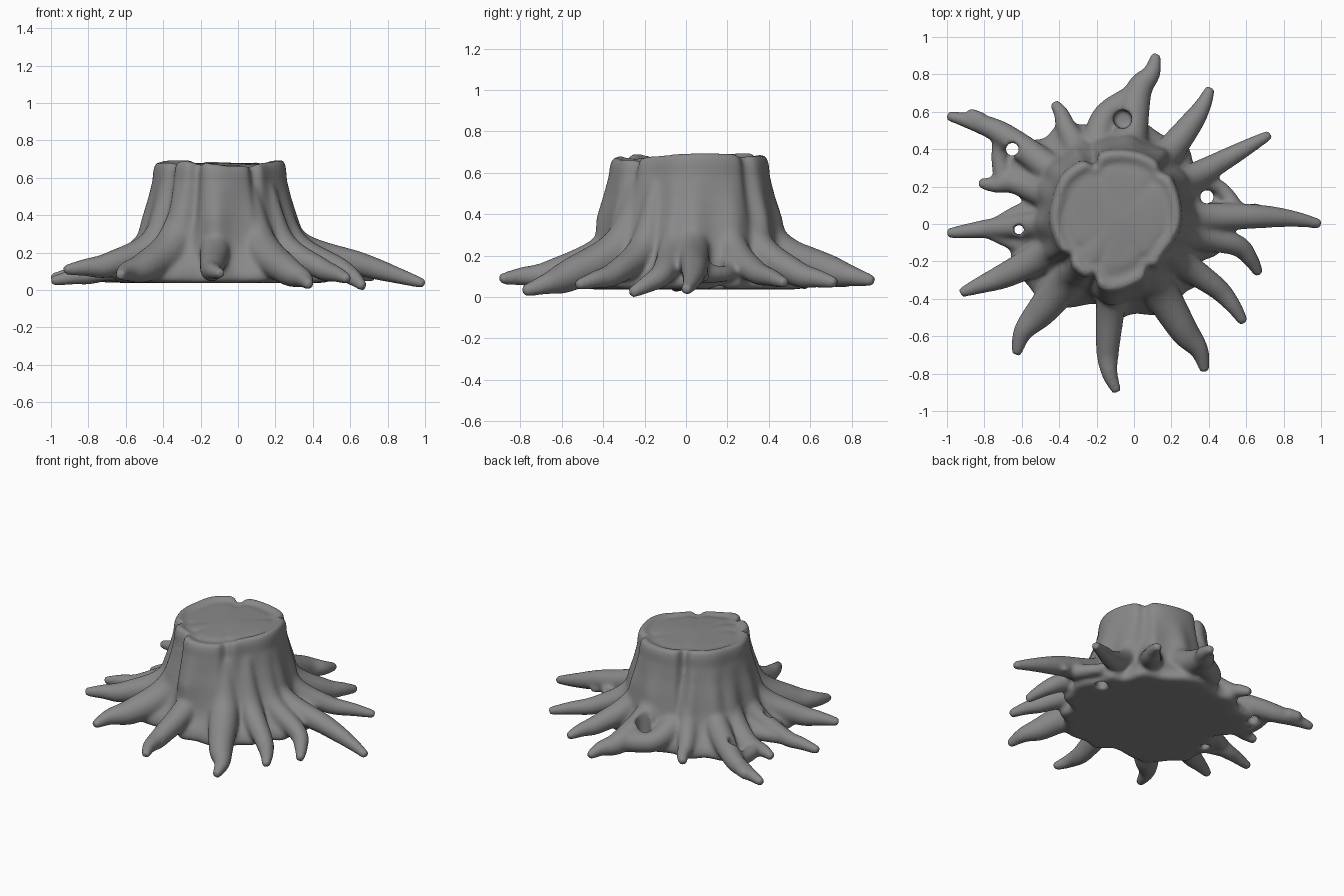
import bpy, bmesh
from math import sin, cos, pi, exp, radians, degrees, atan2
from mathutils import Vector

default_cube = bpy.data.objects.get("Cube")
if default_cube:
    bpy.data.objects.remove(default_cube)

CENTRE = Vector((-0.09, 0.03, 0))


def bump(angle, middle, width):
    """Bell-shaped falloff around an angle in degrees."""
    gap = (angle - middle + 180) % 360 - 180
    return exp(-(gap / width) ** 2)


def bridge_rings(bm, rings):
    """Skin a list of equal rings and cap both ends."""
    loops = [[bm.verts.new(point) for point in ring] for ring in rings]
    count = len(loops[0])
    for low, high in zip(loops, loops[1:]):
        for i in range(count):
            j = (i + 1) % count
            bm.faces.new((low[i], low[j], high[j], high[i]))
    bm.faces.new(loops[0][::-1])
    bm.faces.new(loops[-1])


def spline(points, t):
    """Point on a smooth path through the control points, t from zero to one."""
    span = len(points) - 1
    i = min(int(t * span), span - 1)
    f = t * span - i
    b, c = points[i], points[i + 1]
    a = points[i - 1] if i else b * 2 - c
    d = points[i + 2] if i + 2 <= span else c * 2 - b
    return (b * 2 + (c - a) * f + (a * 2 - b * 5 + c * 4 - d) * f ** 2
            + (b * 3 - a - c * 3 + d) * f ** 3) / 2


def add_tube(bm, points, steps=32, sides=14):
    """Tapered tube; every control point is x, y, z, radius."""
    points = [Vector(p) for p in points]
    samples = [spline(points, k / steps) for k in range(steps + 1)]
    rings = []
    for k, sample in enumerate(samples):
        ahead = samples[min(k + 1, steps)].xyz - samples[max(k - 1, 0)].xyz
        turn = ahead.to_track_quat('Z', 'Y')
        radius = max(sample.w, 0.012)
        rings.append([sample.xyz + turn @ Vector((radius * cos(2 * pi * s / sides),
                                                  radius * sin(2 * pi * s / sides), 0))
                      for s in range(sides)])
    bridge_rings(bm, rings)


# Roots: tip x, y, z, then middle x, y, z, middle thickness, sideways bend
ROOTS = [
    (.12, .91, .09, .02, .70, .14, .075, -.02),
    (.41, .73, .08, .30, .53, .13, .065, -.01),
    (.73, .48, .08, .46, .33, .14, .06, 0),
    (1.0, 0, .045, .66, .04, .15, .065, .01),
    (.67, -.27, .03, .54, -.11, .13, .06, .015),
    (.59, -.53, .07, .44, -.34, .13, .06, .01),
    (.38, -.79, .04, .26, -.56, .12, .08, .025),
    (-.09, -.90, .10, -.14, -.65, .13, .065, -.02),
    (-.63, -.70, .09, -.49, -.46, .14, .085, -.03),
    (-.93, -.37, .12, -.68, -.27, .15, .07, 0),
    (-1.0, -.05, .06, -.74, -.02, .11, .055, 0),
    (-.83, .22, .07, -.64, .22, .13, .06, .01),
    (-1.0, .58, .075, -.70, .48, .13, .065, -.01),
    (-.43, .65, .09, -.36, .51, .14, .055, -.01),
]


def heading(root):
    return atan2(root[4] - CENTRE.y, root[3] - CENTRE.x)


# Reach of the webbing in the valleys between roots (angle, radius)
VALLEYS = [(17, .54), (33, .50), (61, .51), (108, .53), (131, .58), (153, .67), (172, .50),
           (198, .60), (215, .60), (258, .47), (279, .52), (313, .54), (331, .50), (350, .57)]


def web_reach(angle):
    """Outer edge of the base: blended valleys, pushed out along each root."""
    for (a, low), (b, high) in zip(VALLEYS, VALLEYS[1:] + VALLEYS[:1]):
        gap = (b - a) % 360
        along = (angle - a) % 360
        if along < gap:
            blend = (1 - cos(pi * along / gap)) / 2
            return low + (high - low) * blend + .04 * sin(pi * along / gap) ** 2


# Trunk profile (height, radius, share of the webbing) with a sunken cut face
PROFILE = [(.05, .02, 0), (.05, .39, .6), (.055, .39, .9), (.075, .39, 1), (.10, .39, .98),
           (.13, .39, .88), (.16, .39, .7), (.20, .395, .44), (.25, .40, .22), (.30, .40, .1),
           (.40, .385, .02), (.50, .367, 0), (.60, .352, 0), (.66, .348, 0), (.695, .338, 0),
           (.705, .318, 0), (.695, .295, 0), (.68, .28, 0), (.688, .23, 0), (.692, .02, 0)]
CREASES = [(114, .06), (217, .035), (247, .05), (303, .04), (45, .03)]
# Broad lobes of the trunk outline (angle, amount, width)
LOBES = [(263, .03, 17), (325, -.035, 20), (180, .015, 18), (145, .02, 16), (50, .015, 25)]


def trunk_ring(height, radius, web, sides=180):
    ring = []
    lobed = min(1, max(0, (height - .12) / .3)) * min(1, radius / .3) ** 4
    ridged = max(0, 1 - abs(height - .34) / .26)
    for s in range(sides):
        angle = s * 360 / sides
        a = radians(angle)
        cut = sum(depth * bump(angle, where, 5) for where, depth in CREASES)
        swell = sum(amount * bump(angle, where, width) for where, amount, width in LOBES)
        ridge = max(bump(angle, degrees(heading(root)), 8) for root in ROOTS)
        r = radius + lobed * (swell - cut) * (1 - web) + web * (web_reach(angle) - radius)
        r += .03 * ridge * ridged
        z = height
        if height > .64:
            z += lobed * (.008 * sin(a * 3 + 1) - .025 * bump(angle, 276, 28) - cut * .4)
        tall = 1 + .06 * min(1, max(0, height - .1) / .3)
        ring.append(CENTRE + Vector((r * cos(a), r * tall * sin(a), z)))
    return ring


bm = bmesh.new()
bridge_rings(bm, [trunk_ring(*row) for row in PROFILE])

for root in ROOTS:
    tip, middle, thick = Vector(root[:3]), Vector(root[3:6]), root[6]
    a = heading(root)
    out = Vector((cos(a), sin(a), 0))
    run = tip - middle
    outer = middle.lerp(tip, .55) + Vector((-run.y, run.x, 0)).normalized() * root[7]
    add_tube(bm, [(*(CENTRE + out * .30)[:2], .56, .04),
                  (*(CENTRE + out * .40)[:2], .26, thick + .015),
                  (*middle, thick), (*outer, thick * .4 + .02), (*tip, .027)])

# Side strands that fork from or join neighbouring roots
STRANDS = [
    [(-.40, .06, .2, .08), (-.58, .07, .13, .05), (-.74, -.01, .1, .045)],
    [(-.40, -.10, .2, .08), (-.60, -.11, .12, .045), (-.78, -.04, .09, .04)],
    [(-.70, .50, .12, .05), (-.72, .36, .1, .045), (-.70, .23, .1, .05)],
    [(.28, .20, .2, .05), (.45, .20, .13, .04), (.56, .06, .13, .05)],
    [(.54, .04, .15, .05), (.67, .10, .1, .02)],
    [(-.20, .42, .2, .09), (-.15, .58, .14, .07), (.0, .68, .14, .07)],
    [(-.82, .55, .11, .05), (-.89, .60, .1, .03)],
]
for strand in STRANDS:
    add_tube(bm, strand)
bmesh.ops.recalc_face_normals(bm, faces=bm.faces)

bark = bpy.data.materials.new("weathered_grey")
bark.use_nodes = True
bark.diffuse_color = (.25, .25, .25, 1)
bark.node_tree.nodes["Principled BSDF"].inputs["Base Color"].default_value = (.25, .25, .25, 1)


def make_object(name, source):
    mesh = bpy.data.meshes.new(name)
    source.to_mesh(mesh)
    source.free()
    obj = bpy.data.objects.new(name, mesh)
    bpy.context.collection.objects.link(obj)
    return obj


stump = make_object("tree_stump", bm)

# Gaps between roots, plus one shallow pocket at the back (x, y, floor, radius)
cut = bmesh.new()
for x, y, floor, radius in [(-.65, .40, -.1, .036), (-.615, -.03, -.1, .028),
                            (.39, .145, -.1, .038), (-.06, .56, .11, .05)]:
    bridge_rings(cut, [[Vector((x + radius * cos(s * pi / 8), y + radius * sin(s * pi / 8), z))
                        for s in range(16)] for z in (floor, .5)])
gap_cutter = make_object("gap_cutter", cut)
gap_cutter.hide_render = True


def fuse(name, size):
    remesh = stump.modifiers.new(name, 'REMESH')
    remesh.mode = 'VOXEL'
    remesh.voxel_size = size


# Melt the parts together, bore the gaps, then soften
fuse("fuse", .011)
bore = stump.modifiers.new("bore", 'BOOLEAN')
bore.operation = 'DIFFERENCE'
bore.object = gap_cutter
fuse("refuse", .0105)
soften = stump.modifiers.new("soften", 'SMOOTH')
soften.factor = .5
soften.iterations = 14

bpy.context.view_layer.update()
graph = bpy.context.evaluated_depsgraph_get()
baked = bpy.data.meshes.new_from_object(stump.evaluated_get(graph))
stump.modifiers.clear()
stump.data = baked
bpy.data.objects.remove(gap_cutter)

# Rest the lowest root on the ground
lowest = min(v.co.z for v in baked.vertices)
for v in baked.vertices:
    v.co.z -= lowest
baked.materials.clear()
baked.materials.append(bark)

bpy.ops.object.select_all(action='DESELECT')
stump.select_set(True)
bpy.context.view_layer.objects.active = stump
bpy.ops.object.shade_smooth_by_angle(angle=radians(50))
